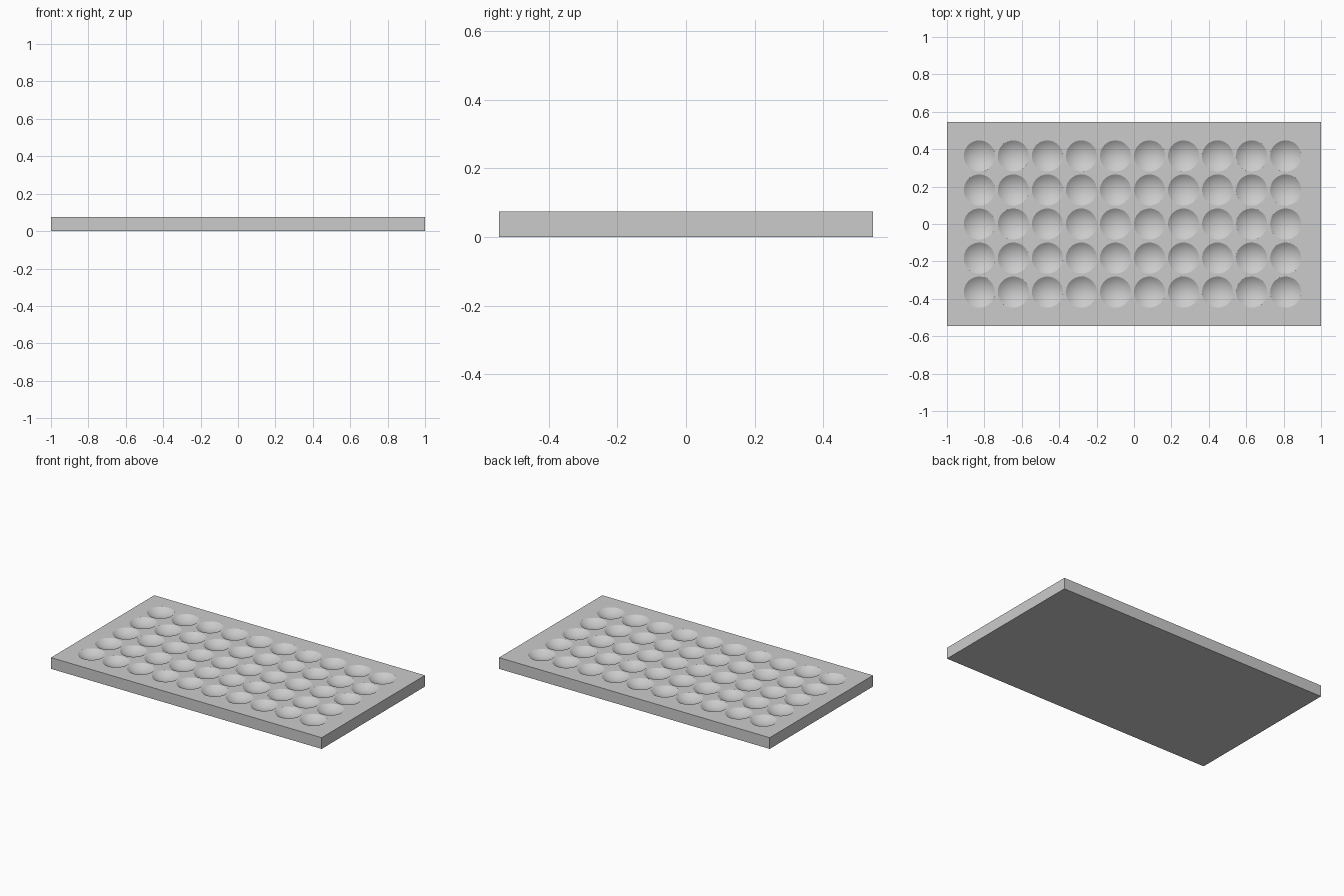
import bpy, bmesh, math

default = bpy.data.objects.get("Cube")
if default:
    bpy.data.objects.remove(default, do_unlink=True)

LENGTH, WIDTH, THICK = 2.0, 1.09, 0.075
PITCH, COLS, ROWS = 0.182, 10, 5
RADIUS, DEPTH = 0.083, 0.028
SEGMENTS, RINGS = 48, 8
CENTRE_X = -0.008          # the dimple field sits slightly off centre

grey = bpy.data.materials.new("plain grey")
grey.use_nodes = True
colour = (0.6, 0.6, 0.6, 1)
grey.diffuse_color = colour
grey.node_tree.nodes["Principled BSDF"].inputs["Base Color"].default_value = colour


def make_object(name, bm):
    mesh = bpy.data.meshes.new(name)
    bmesh.ops.recalc_face_normals(bm, faces=bm.faces)
    bm.to_mesh(mesh)
    bm.free()
    mesh.materials.append(grey)
    obj = bpy.data.objects.new(name, mesh)
    bpy.context.collection.objects.link(obj)
    return obj


def add_bowl(bm, x, y):
    """Closed spherical bowl with a short straight collar above the tray."""
    ball = (RADIUS ** 2 + DEPTH ** 2) / (2 * DEPTH)
    rim_angle = math.asin(RADIUS / ball)
    profile = [(RADIUS, THICK + 0.02)]
    for i in range(RINGS, 0, -1):
        a = rim_angle * i / RINGS
        profile.append((ball * math.sin(a), THICK - DEPTH + ball * (1 - math.cos(a))))
    loops = []
    for r, z in profile:
        loops.append([bm.verts.new((x + r * math.cos(t), y + r * math.sin(t), z))
                      for t in (math.tau * k / SEGMENTS for k in range(SEGMENTS))])
    for upper, lower in zip(loops, loops[1:]):
        for k in range(SEGMENTS):
            n = (k + 1) % SEGMENTS
            bm.faces.new((upper[k], upper[n], lower[n], lower[k]))
    bm.faces.new(loops[0])
    tip = bm.verts.new((x, y, THICK - DEPTH))
    for k in range(SEGMENTS):
        bm.faces.new((loops[-1][k], loops[-1][(k + 1) % SEGMENTS], tip))


# Flat slab
bm = bmesh.new()
bmesh.ops.create_cube(bm, size=1)
bmesh.ops.scale(bm, vec=(LENGTH, WIDTH, THICK), verts=bm.verts)
bmesh.ops.translate(bm, vec=(0, 0, THICK / 2), verts=bm.verts)
tray = make_object("dimpled_tray", bm)

# Grid of shallow bowls to cut away
bm = bmesh.new()
for col in range(COLS):
    for row in range(ROWS):
        add_bowl(bm, CENTRE_X + (col - (COLS - 1) / 2) * PITCH,
                 (row - (ROWS - 1) / 2) * PITCH)
cutter = make_object("dimple_cutter", bm)
cutter.hide_render = True

cut = tray.modifiers.new("dimples", 'BOOLEAN')
cut.operation = 'DIFFERENCE'
cut.solver = 'EXACT'
cut.object = cutter

# Bake the cut, then drop the helper
bpy.ops.object.select_all(action='DESELECT')
tray.select_set(True)
bpy.context.view_layer.objects.active = tray
bpy.ops.object.modifier_apply(modifier=cut.name)
bpy.data.objects.remove(cutter, do_unlink=True)

# Smooth bowls with crisp rims
bpy.ops.object.shade_smooth_by_angle(angle=math.radians(20))
